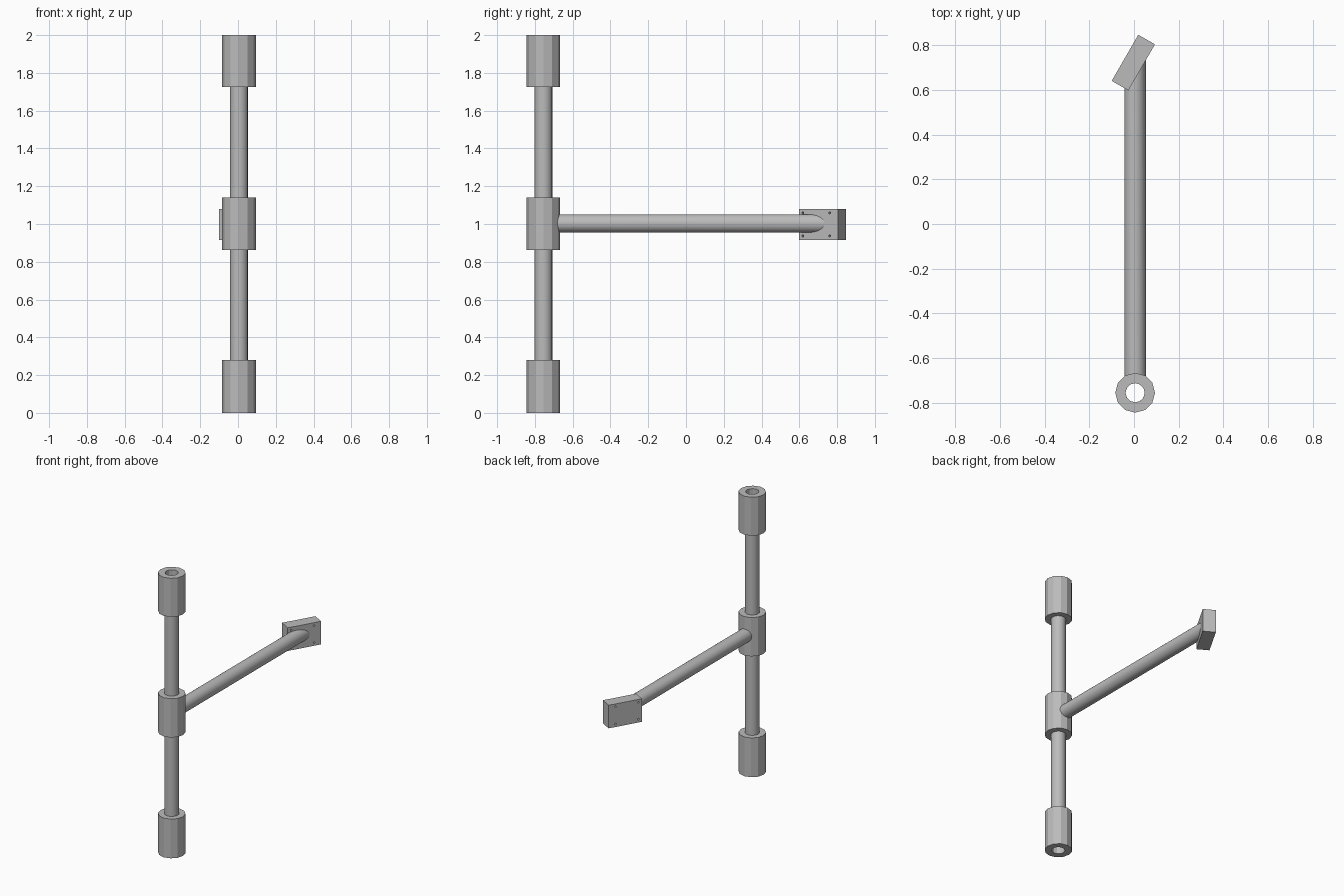
import bpy
import bmesh
from math import radians, tan
from mathutils import Matrix, Vector

default = bpy.data.objects.get("Cube")
if default:
    bpy.data.objects.remove(default, do_unlink=True)

# Single grey metal colour
METAL = (0.5, 0.5, 0.5, 1)
metal = bpy.data.materials.new("grey_metal")
metal.use_nodes = True
metal.diffuse_color = METAL
metal.node_tree.nodes["Principled BSDF"].inputs["Base Color"].default_value = METAL

AXIS_X, AXIS_Y, MID_Z = 0.005, -0.755, 1.0
BORE = 0.043


def add_object(name, bm):
    bmesh.ops.recalc_face_normals(bm, faces=bm.faces)
    mesh = bpy.data.meshes.new(name)
    bm.to_mesh(mesh)
    bm.free()
    mesh.materials.append(metal)
    obj = bpy.data.objects.new(name, mesh)
    bpy.context.collection.objects.link(obj)
    return obj


def smooth(obj, angle):
    bpy.ops.object.select_all(action="DESELECT")
    obj.select_set(True)
    bpy.context.view_layer.objects.active = obj
    bpy.ops.object.shade_smooth_by_angle(angle=radians(angle))


def tube(name, radius, z0, z1, sides):
    """Upright hollow cylinder, spun from a rectangular wall section."""
    bm = bmesh.new()
    section = [(BORE, z0), (radius, z0), (radius, z1), (BORE, z1)]
    verts = [bm.verts.new((AXIS_X + r, AXIS_Y, z)) for r, z in section]
    edges = [bm.edges.new((verts[i], verts[i - 1])) for i in range(4)]
    bmesh.ops.spin(bm, geom=verts + edges, cent=(AXIS_X, AXIS_Y, 0), axis=(0, 0, 1),
                   angle=radians(360), steps=sides, use_merge=True)
    bmesh.ops.remove_doubles(bm, verts=bm.verts, dist=0.0001)
    return add_object(name, bm)


# Collars at the bottom, middle and top
for name, z0, z1 in (("bottom_collar", 0, 0.28), ("middle_collar", 0.863, 1.14),
                     ("top_collar", 1.725, 2)):
    tube(name, 0.089, z0, z1, 12)

# Hollow pole sections between the collars
for name, z0, z1 in (("lower_pole", 0.28, 0.863), ("upper_pole", 1.14, 1.725)):
    smooth(tube(name, 0.048, z0, z1, 16), 30)

# Mounting plate, turned about the vertical
LENGTH, THICK, HEIGHT = 0.238, 0.086, 0.165
TURN = radians(60)
centre = Vector((-0.003, 0.722, MID_Z - 0.002))
place = Matrix.Translation(centre) @ Matrix.Rotation(TURN, 4, "Z")
bm = bmesh.new()
bmesh.ops.create_cube(bm, size=1, matrix=place @ Matrix.Diagonal((LENGTH, THICK, HEIGHT, 1)))
plate = add_object("mounting_plate", bm)

# Four screw holes through the plate
bm = bmesh.new()
for along in (-0.095, 0.069):
    for up in (-0.061, 0.061):
        local = Matrix.Translation((along, 0, up)) @ Matrix.Rotation(radians(90), 4, "X")
        bmesh.ops.create_cone(bm, cap_ends=True, segments=12, radius1=0.006, radius2=0.006,
                              depth=THICK * 2, matrix=place @ local)
cutter = add_object("screw_hole_cutter", bm)
cutter.hide_render = True
holes = plate.modifiers.new("screw_holes", "BOOLEAN")
holes.operation = "DIFFERENCE"
holes.solver = "EXACT"
holes.object = cutter
bpy.context.view_layer.update()
cut_mesh = bpy.data.meshes.new_from_object(
    plate.evaluated_get(bpy.context.evaluated_depsgraph_get()))
plate.modifiers.clear()
plate.data = cut_mesh
bpy.data.objects.remove(cutter, do_unlink=True)

# Round arm from the middle collar, mitred to end inside the plate
START_Y = -0.7
bm = bmesh.new()
bmesh.ops.create_cone(bm, cap_ends=True, segments=24, radius1=0.048, radius2=0.048, depth=1,
                      matrix=Matrix.Translation((AXIS_X, 0, MID_Z + 0.003))
                      @ Matrix.Rotation(radians(90), 4, "X"))
for v in bm.verts:
    v.co.y = START_Y if v.co.y < 0 else centre.y + (v.co.x - centre.x) * tan(TURN)
arm = add_object("side_arm", bm)
smooth(arm, 25)
